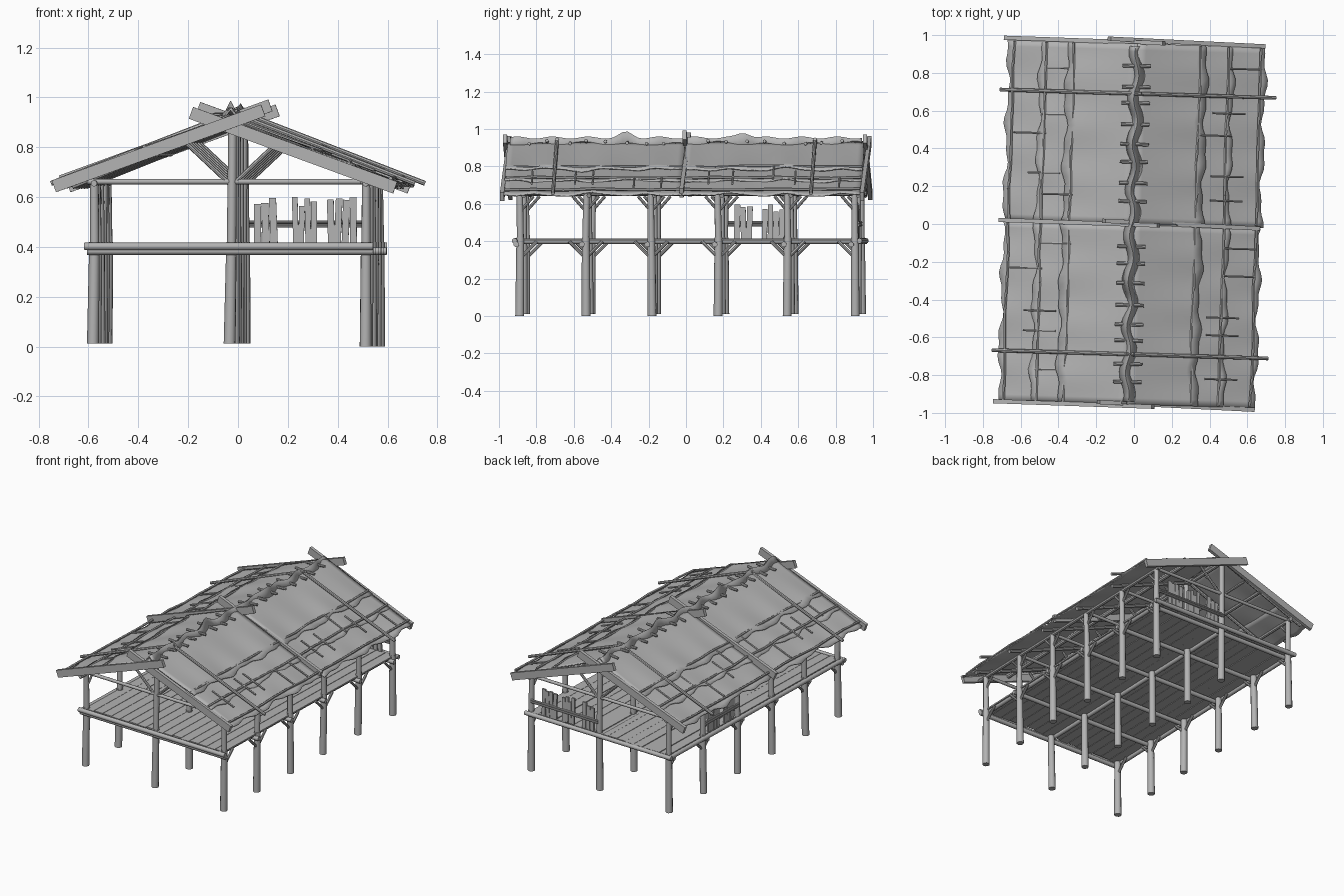
import bpy, bmesh, math, random
from mathutils import Vector, Matrix

random.seed(4)
if "Cube" in bpy.data.objects:
    bpy.data.objects.remove(bpy.data.objects["Cube"])

mat = bpy.data.materials.new("weathered grey wood")
mat.use_nodes = True
grey = (0.45, 0.45, 0.45, 1)
mat.diffuse_color = grey
mat.node_tree.nodes["Principled BSDF"].inputs["Base Color"].default_value = grey

TURN = Matrix.Rotation(-0.03, 4, 'Z')   # the whole hall stands slightly askew
ROWS = [-0.87, -0.52, -0.17, 0.19, 0.56, 0.92]
LEFT, MID, RIGHT = -0.55, 0.0, 0.54
END = 0.96


def jit(a):
    return random.uniform(-a, a)


def rod(bm, a, b, r, r2=None, sides=10):
    a, b = Vector(a), Vector(b)
    d = b - a
    m = Matrix.Translation((a + b) / 2) @ d.to_track_quat('Z', 'Y').to_matrix().to_4x4()
    bmesh.ops.create_cone(bm, cap_ends=True, segments=sides, radius1=r,
                          radius2=r if r2 is None else r2, depth=d.length, matrix=m)


def plank(bm, a, b, w, h):
    a, b = Vector(a), Vector(b)
    d = b - a
    m = Matrix.Translation((a + b) / 2) @ d.to_track_quat('Z', 'Y').to_matrix().to_4x4()
    bmesh.ops.create_cube(bm, size=1, matrix=m @ Matrix.Diagonal((w, h, d.length, 1)))


def finish(name, bm, thick=0):
    bmesh.ops.transform(bm, matrix=TURN, verts=bm.verts)
    me = bpy.data.meshes.new(name)
    bm.to_mesh(me)
    bm.free()
    ob = bpy.data.objects.new(name, me)
    bpy.context.collection.objects.link(ob)
    me.materials.append(mat)
    if thick:
        mod = ob.modifiers.new("thickness", 'SOLIDIFY')
        mod.thickness = thick
        mod.offset = 0
    bpy.ops.object.select_all(action='DESELECT')
    bpy.context.view_layer.objects.active = ob
    ob.select_set(True)
    bpy.ops.object.shade_smooth_by_angle(angle=math.radians(40))
    return ob


def roof_z(x):
    return 0.93 - 0.46 * abs(x) + 0.08 * x * x


# Posts: stout below the floor, thinner above
lower, upper = bmesh.new(), bmesh.new()
for i, y in enumerate(ROWS):
    for x, top in ((LEFT, 0.65), (MID, 0.89), (RIGHT, 0.65)):
        foot = 0.0 if x == RIGHT else 0.012
        rod(lower, (x - 0.004 + jit(0.004), y + jit(0.006), foot), (x, y, 0.42), 0.024, 0.021)
        rod(upper, (x, y, 0.41), (x + jit(0.005), y + jit(0.006), top), 0.019, 0.017)
finish("lower_posts", lower)
finish("upper_posts", upper)

# Floor boards on joists and side beams
bm = bmesh.new()
n = 16
step = (RIGHT - LEFT + 0.01) / n
for i in range(n):
    x = LEFT - 0.005 + step * (i + 0.5)
    plank(bm, (x, -0.88 + jit(0.008), 0.408), (x, 0.93 + jit(0.008), 0.408 + jit(0.002)), step * 0.96, 0.01)
finish("floor_boards", bm)

bm = bmesh.new()
for y in ROWS:
    rod(bm, (LEFT - 0.03, y - 0.02, 0.383), (RIGHT + 0.03, y - 0.02, 0.383), 0.015)
for x in (LEFT, MID, RIGHT):
    rod(bm, (x - 0.02, -0.9, 0.4), (x - 0.02, 0.95, 0.4), 0.015)
for y in (-0.9, 0.945):
    rod(bm, (LEFT - 0.04, y, 0.402), (RIGHT + 0.03, y, 0.402), 0.015)
finish("floor_beams", bm)

# Knee braces under the floor and under the eaves
bm = bmesh.new()
for x in (LEFT, RIGHT):
    for y in ROWS:
        for s in (-1, 1):
            if abs(y + s * 0.1) < 0.94:
                rod(bm, (x, y, 0.31), (x, y + s * 0.09, 0.4), 0.009, sides=8)
                rod(bm, (x, y, 0.56), (x, y + s * 0.07, 0.64), 0.008, sides=8)
finish("knee_braces", bm)

# Roof frame: ties, struts, rafters, wall plates and ridge beam
bm = bmesh.new()
for y in ROWS:
    rod(bm, (LEFT - 0.03, y, 0.662), (RIGHT - 0.02, y, 0.662), 0.011)
    for s in (-1, 1):
        rod(bm, (s * 0.01, y, 0.655), (s * 0.18, y, 0.815), 0.009, sides=8)
        rod(bm, (0, y + 0.02, 0.9), (s * 0.64, y + 0.02, roof_z(0.64) - 0.025), 0.012, sides=8)
for x, z in ((LEFT, 0.655), (RIGHT, 0.655), (-0.3, 0.775), (0.3, 0.775), (0, 0.895)):
    rod(bm, (x, -0.94, z), (x, 0.95, z), 0.013, sides=8)
finish("roof_frame", bm)

# Roof covering: overlapping wavy sheets on each slope, front and back
bm = bmesh.new()
COURSES = ((0.0, 0.37, 0.010), (0.31, 0.51, 0.004), (0.45, 0.68, -0.004))
for s in (-1, 1):
    for y0, y1 in ((-0.955, -0.005), (0.0, 0.955)):
        for x0, x1, lift in COURSES:
            nu, nv = 8, 28
            ph = random.uniform(0, 6)
            grid = []
            for j in range(nv + 1):
                y = y0 + (y1 - y0) * j / nv
                edge = 0.010 * math.sin(y * 17 + ph) + 0.006 * math.sin(y * 41 + ph)
                line = []
                for i in range(nu + 1):
                    t = i / nu
                    x = x0 + (x1 - x0 + edge) * t
                    wave = 0.005 * t * math.sin(y * 23 + ph) + 0.003 * math.sin(y * 9 + x * 8)
                    line.append(bm.verts.new((s * x - 0.01, y, roof_z(x) + lift * t * 1.3 + wave)))
                grid.append(line)
            for j in range(nv):
                for i in range(nu):
                    q = [grid[j][i], grid[j][i + 1], grid[j + 1][i + 1], grid[j + 1][i]]
                    bm.faces.new(q if s > 0 else q[::-1])
finish("roof_sheets", bm, 0.007)

# Poles holding the sheets down: lengthwise, then down the slope
bm = bmesh.new()
for s in (-1, 1):
    for x in (0.335, 0.485, 0.655):
        for y0, y1 in ((-0.95, -0.01), (0.01, 0.95)):
            prev = None
            for k in range(7):
                p = (s * x - 0.01 + jit(0.005), y0 + (y1 - y0) * k / 6, roof_z(x) + 0.014 + jit(0.004))
                if prev:
                    rod(bm, prev, p, 0.008, sides=6)
                prev = p
    for y in (-0.69, 0.69):
        rod(bm, (-s * 0.02, y, 0.945), (s * 0.73, y, 0.655), 0.01, sides=8)
    for y in (-0.8, -0.58, -0.47, -0.26, -0.12, 0.14, 0.26, 0.48, 0.58, 0.82):
        x = random.choice((0.33, 0.40, 0.48))
        y += jit(0.02)
        rod(bm, (s * x, y, roof_z(x) + 0.014), (s * (x + 0.17), y, roof_z(x + 0.17) + 0.014), 0.006, sides=6)
finish("roof_poles", bm)

# Crossed gable boards at both ends and a pair over the middle
bm = bmesh.new()
for y, up in ((-END, 0), (0, 0.02), (END + 0.005, 0)):
    plank(bm, (-0.71, y, 0.643 + up), (0.13, y - 0.004, 0.948 + up), 0.022, 0.05)
    plank(bm, (0.66, y - 0.004, 0.638 + up), (-0.16, y + 0.012, 0.938 + up), 0.022, 0.05)
finish("gable_boards", bm)

# Ridge: uneven crest with ragged bumps, tied by short pegs
bm = bmesh.new()
prev = None
for k in range(73):
    y = -0.94 + 1.88 * k / 72
    bump = sum(0.028 * math.exp(-((y - c) / 0.045) ** 2) for c in (-0.32, 0.31))
    top = 0.95 + bump + 0.006 * math.sin(y * 33)
    x = -0.01 + 0.012 * math.sin(y * 26)
    cur = [bm.verts.new((x + dx, y, z)) for dx, z in ((-0.03, 0.915), (0, top), (0.03, 0.915))]
    if prev:
        for a in (0, 1):
            bm.faces.new((prev[a], prev[a + 1], cur[a + 1], cur[a]))
    prev = cur
finish("ridge_crest", bm, 0.008)

bm = bmesh.new()
for k in range(17):
    y = -0.84 + 0.105 * k + jit(0.015)
    if abs(y) > 0.03:
        rod(bm, (-0.085, y, 0.922 + jit(0.01)), (0.065, y, 0.93 + jit(0.01)), 0.009, sides=8)
finish("ridge_pegs", bm)


# Broken fence panels: one in the back gable, one on the -x side
def fence(name, start, along, spans, rail_to):
    bm = bmesh.new()
    start, along = Vector(start), Vector(along)
    side = Vector((-along.y, along.x, 0))
    angle = math.atan2(along.y, along.x)
    for lo, hi, count in spans:
        w = (hi - lo) / count
        for i in range(count):
            h = 0.165 + jit(0.022)
            m = (Matrix.Translation(start + along * (lo + w * (i + 0.5)) + Vector((0, 0, h / 2)))
                 @ Matrix.Rotation(angle, 4, 'Z') @ Matrix.Rotation(jit(0.04), 4, 'Y')
                 @ Matrix.Diagonal((w * 0.9, 0.012, h, 1)))
            bmesh.ops.create_cube(bm, size=1, matrix=m)
    for z in (0.07, 0.085):
        off = side * 0.012 + Vector((0, 0, z))
        rod(bm, start + off, start + along * rail_to + off, 0.007, sides=8)
    finish(name, bm)


fence("back_fence", (0.0, 0.925, 0.415), (1, 0, 0),
      ((0.035, 0.13, 3), (0.19, 0.29, 4), (0.33, 0.45, 4)), 0.53)
fence("side_fence", (LEFT, 0.19, 0.415), (0, 1, 0),
      ((0.05, 0.15, 3), (0.20, 0.32, 4)), 0.37)
